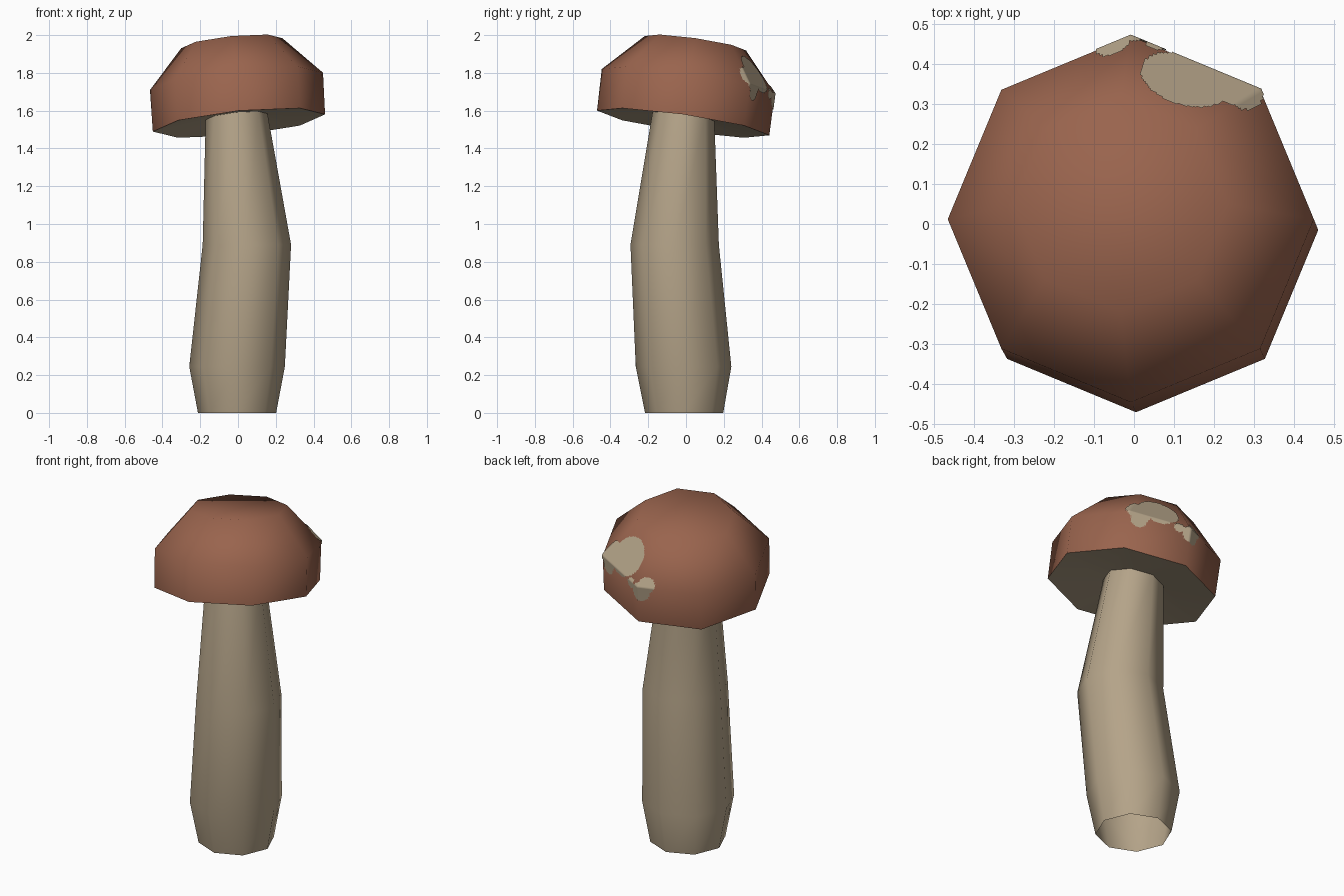
import bpy, bmesh, math
from mathutils import Vector

if "Cube" in bpy.data.objects:
    bpy.data.objects.remove(bpy.data.objects["Cube"])

SIDES = 8
TILT = (-0.02, 0.0)
SLOPE_X, SLOPE_Y = 0.10, -0.143   # lean of the cap plane


def material(name, rgb):
    m = bpy.data.materials.new(name)
    m.diffuse_color = (*rgb, 1)
    m.use_nodes = True
    m.node_tree.nodes["Principled BSDF"].inputs["Base Color"].default_value = m.diffuse_color
    return m


cap_red = material("cap_brown_red", (0.32, 0.127, 0.075))
stem_beige = material("stem_beige", (0.46, 0.37, 0.25))


def ring(bm, cx, cy, z, r, lean=0.0):
    """Octagon of vertices, optionally leaning with the cap plane."""
    vs = []
    for i in range(SIDES):
        a = 2 * math.pi * i / SIDES
        dx, dy = r * math.cos(a), r * math.sin(a)
        vs.append(bm.verts.new((cx + dx, cy + dy, z + lean * (SLOPE_X * dx + SLOPE_Y * dy))))
    return vs


def loft(rings, cap_end=False):
    bm = bmesh.new()
    rs = [ring(bm, *r) for r in rings]
    for a, b in zip(rs, rs[1:]):
        for i in range(SIDES):
            j = (i + 1) % SIDES
            bm.faces.new((a[i], a[j], b[j], b[i]))
    if cap_end:
        bm.faces.new(rs[-1])
    bm.normal_update()
    return bm


def finish(bm, name, mats, angle=70):
    me = bpy.data.meshes.new(name)
    bm.to_mesh(me)
    bm.free()
    for m in mats:
        me.materials.append(m)
    me.shade_smooth()
    me.set_sharp_from_angle(angle=math.radians(angle))
    ob = bpy.data.objects.new(name, me)
    bpy.context.collection.objects.link(ob)
    return ob


# Stem: bent open tube whose top leans with the cap
finish(loft([(-0.005, -0.01, 0.0, 0.207),
             (-0.005, -0.013, 0.245, 0.253),
             (0.047, -0.06, 0.89, 0.234),
             (-0.008, -0.013, 1.575, 0.163, 1.0)]), "stem", [stem_beige])

# Cap: recessed underside, wall, slope and flat top
cap_rings = [(-0.008, -0.013, 1.568, 0.163, 1.0),
             (0.005, -0.015, 1.535, 0.456, 1.0),
             (-0.008, 0.012, 1.755, 0.458, 1.0),
             (-0.033, 0.05, 1.957, 0.268, 1.0)]
bm = loft(cap_rings, True)
for f in bm.faces:
    f.material_index = 1 if f.normal.z < -0.5 else 0
finish(bm, "cap", [cap_red, stem_beige])

# Bare patch: thin skin over the back right of the cap, cut out by blobs
blobs = [((0.13, 0.37, 1.80), 0.115), ((0.25, 0.35, 1.77), 0.082),
         ((0.27, 0.37, 1.70), 0.05), ((0.05, 0.44, 1.69), 0.03),
         ((-0.02, 0.46, 1.66), 0.055), ((-0.05, 0.44, 1.70), 0.045)]


def in_blob(p):
    return any((p - Vector(c)).length < r for c, r in blobs)


bm = loft(cap_rings[1:])
keep_dir = Vector((0.35, 0.94, 0))
bmesh.ops.delete(bm, geom=[f for f in bm.faces if f.calc_center_median().dot(keep_dir) < 0.15],
                 context='FACES')
for v in bm.verts:   # lift the skin just clear of the cap
    v.co += Vector((v.co.x, v.co.y, 0)).normalized() * 0.004 + Vector((0, 0, 0.002))
bmesh.ops.subdivide_edges(bm, edges=bm.edges[:], cuts=40, use_grid_fill=True)
bmesh.ops.delete(bm, geom=[f for f in bm.faces if not in_blob(f.calc_center_median())],
                 context='FACES')
finish(bm, "bare_patch", [stem_beige])
